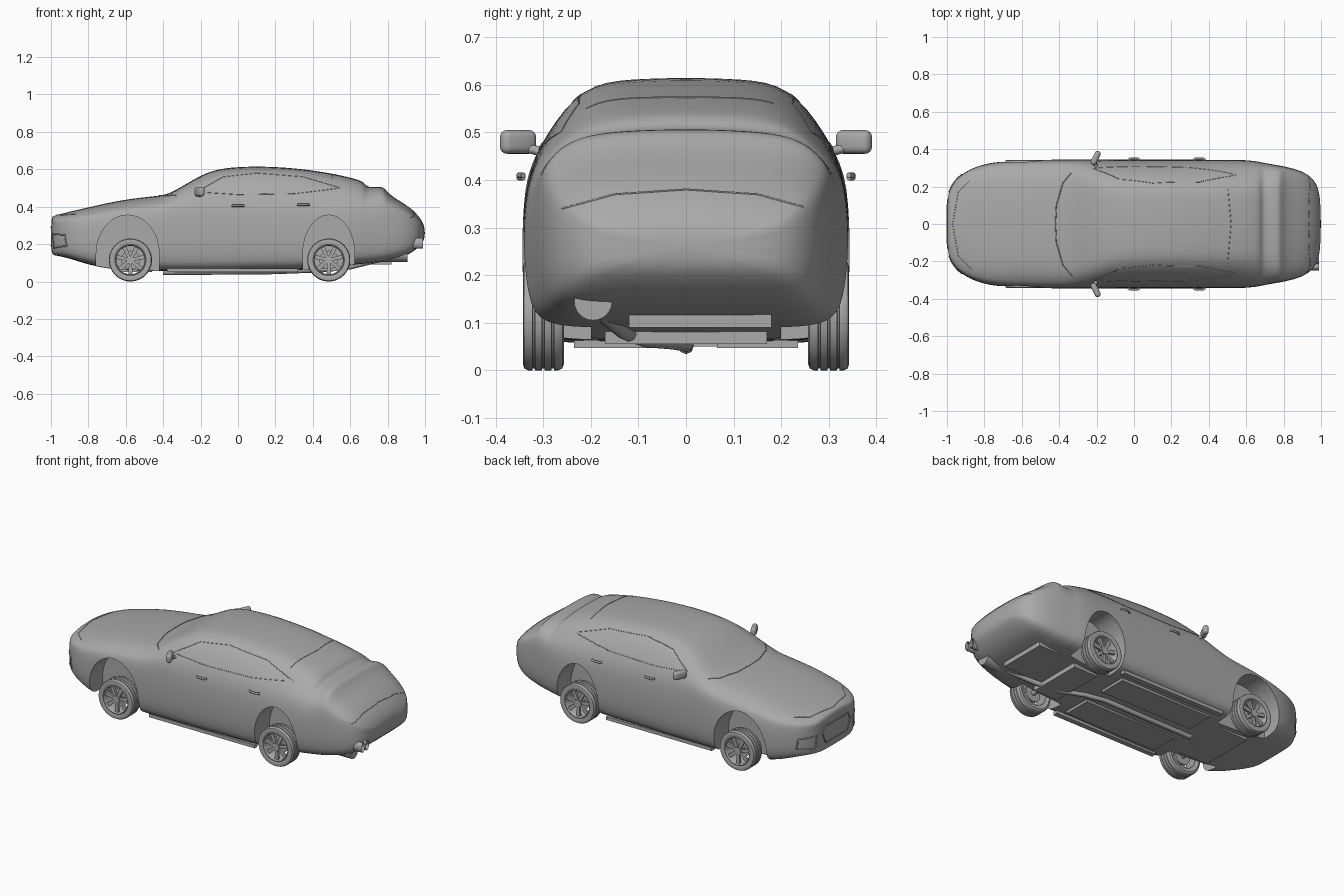
import bpy, bmesh, math
from mathutils import Vector, Matrix
from mathutils.bvhtree import BVHTree

if "Cube" in bpy.data.objects:
    bpy.data.objects.remove(bpy.data.objects["Cube"], do_unlink=True)

grey = bpy.data.materials.new("plain_grey")
grey.use_nodes = True
colour = (0.4, 0.4, 0.4, 1)
grey.diffuse_color = colour
grey.node_tree.nodes["Principled BSDF"].inputs["Base Color"].default_value = colour


def add_object(name, bm, angle=35):
    """Turn a bmesh into a smooth shaded grey object."""
    bmesh.ops.recalc_face_normals(bm, faces=bm.faces)
    mesh = bpy.data.meshes.new(name)
    bm.to_mesh(mesh)
    bm.free()
    mesh.materials.append(grey)
    mesh.shade_smooth()
    mesh.set_sharp_from_angle(angle=math.radians(angle))
    obj = bpy.data.objects.new(name, mesh)
    bpy.context.collection.objects.link(obj)
    return obj


def bake(obj):
    """Replace the mesh by its modified result."""
    graph = bpy.context.evaluated_depsgraph_get()
    mesh = bpy.data.meshes.new_from_object(obj.evaluated_get(graph))
    obj.modifiers.clear()
    obj.data = mesh
    mesh.shade_smooth()
    mesh.set_sharp_from_angle(angle=math.radians(35))


def add_box(bm, centre, size, turn=0, axis="Z"):
    matrix = Matrix.Translation(centre) @ Matrix.Rotation(turn, 4, axis) @ Matrix.Diagonal((*size, 1))
    return bmesh.ops.create_cube(bm, size=1, matrix=matrix)["verts"]


def add_cylinder(bm, centre, radius, depth, axis="Y", segments=24):
    turn = Matrix.Rotation(math.pi / 2, 4, "X" if axis == "Y" else "Y")
    bmesh.ops.create_cone(bm, cap_ends=True, segments=segments, radius1=radius, radius2=radius,
                          depth=depth, matrix=Matrix.Translation(centre) @ turn)


def tube(name, points, radius, closed=False, kind="POLY"):
    curve = bpy.data.curves.new(name, "CURVE")
    curve.dimensions = "3D"
    curve.bevel_depth = radius
    curve.bevel_resolution = 2
    curve.use_fill_caps = True
    spline = curve.splines.new(kind)
    spline.points.add(len(points) - 1)
    for target, p in zip(spline.points, points):
        target.co = (*p, 1)
    spline.use_cyclic_u = closed
    curve.materials.append(grey)
    obj = bpy.data.objects.new(name, curve)
    bpy.context.collection.objects.link(obj)
    return obj


# Body shell: x, underside, top, half width, half width of the upper edge
stations = [
    (-1.0, .15, .345, .13, .11), (-.985, .14, .352, .19, .165), (-.95, .135, .362, .245, .2),
    (-.89, .12, .377, .29, .225), (-.8, .09, .397, .325, .245), (-.68, .065, .425, .34, .25),
    (-.55, .06, .447, .345, .25), (-.43, .055, .458, .346, .255), (-.37, .055, .468, .346, .265),
    (-.27, .055, .527, .346, .26), (-.17, .055, .584, .346, .235), (-.07, .055, .61, .346, .22),
    (.1, .06, .618, .346, .215), (.3, .06, .609, .346, .21), (.5, .07, .58, .346, .21),
    (.62, .09, .552, .343, .21), (.678, .095, .533, .333, .21), (.688, .095, .5, .33, .215),
    (.775, .105, .513, .315, .24), (.79, .11, .485, .312, .24), (.84, .12, .445, .302, .23),
    (.91, .14, .405, .28, .21), (.97, .185, .35, .235, .17), (1.0, .225, .295, .15, .11)]


def section(x, low, top, wide, edge):
    belt = min(.4, low + .8 * (top - low))
    rise = top - .015
    half = [(0, low), (.55 * wide, low), (.9 * wide, low + .005),
            (.975 * wide, low + .2 * (belt - low)), (wide, low + .5 * (belt - low)),
            (.985 * wide, belt), ((wide + edge) / 2 + .012, (belt + rise) / 2),
            (edge, rise), (.55 * edge, top - .003), (0, top)]
    ring = half + [(-y, z) for y, z in half[-2:0:-1]]
    return [Vector((x, y, z)) for y, z in ring]


bm = bmesh.new()
rings = [[bm.verts.new(p) for p in section(*s)] for s in stations]
count = len(rings[0])
for a, b in zip(rings, rings[1:]):
    for i in range(count):
        j = (i + 1) % count
        bm.faces.new((a[i], a[j], b[j], b[i]))
bm.faces.new(rings[0])
bm.faces.new(rings[-1])
body = add_object("body_shell", bm)
body.modifiers.new("smooth", "SUBSURF").levels = 2
bake(body)

# Wheel arch openings
front_axle, rear_axle, wheel_radius = -.575, .485, .115
bm = bmesh.new()
for centre, reach in ((front_axle - .015, .168), (rear_axle, .138)):
    for side in (-1, 1):
        arc = [(reach * math.cos(math.pi * k / 24), .15 + .205 * math.sin(math.pi * k / 24)) for k in range(25)]
        outline = [(reach, -.1)] + arc + [(-reach, -.1)]
        face = bm.faces.new([bm.verts.new((centre + u, side * .2, v)) for u, v in outline])
        grown = bmesh.ops.extrude_face_region(bm, geom=[face])["geom"]
        bmesh.ops.translate(bm, vec=(0, side * .3, 0), verts=[g for g in grown if isinstance(g, bmesh.types.BMVert)])
cutter = add_object("arch_cutter", bm)
cutter.hide_render = True
cut = body.modifiers.new("arches", "BOOLEAN")
cut.object = cutter
cut.solver = "EXACT"
bake(body)
bpy.data.objects.remove(cutter, do_unlink=True)

# Wheels: grooved tyre, open rim, spokes, hub and brake disc
tyre = [(.083, .262), (.1, .256), (.111, .26), (.115, .268)]
for groove in (.28, .3, .32):
    tyre += [(.115, groove - .003), (.111, groove - .002), (.111, groove + .002), (.115, groove + .003)]
tyre += [(.115, .332), (.111, .34), (.1, .343), (.083, .338)]
rim = [(.076, .262), (.085, .262), (.085, .338), (.08, .34), (.076, .334)]


def lathe(bm, profile, segments=48):
    verts = [bm.verts.new((r, y, 0)) for r, y in profile]
    edges = [bm.edges.new((verts[i - 1], verts[i])) for i in range(len(verts))]
    bmesh.ops.spin(bm, geom=verts + edges, cent=(0, 0, 0), axis=(0, 1, 0),
                   angle=2 * math.pi, steps=segments, use_merge=True)


for label, x in (("front", front_axle), ("rear", rear_axle)):
    for hand, side in (("left", 1), ("right", -1)):
        bm = bmesh.new()
        lathe(bm, tyre)
        lathe(bm, rim)
        bmesh.ops.remove_doubles(bm, verts=bm.verts, dist=.0001)
        for k in range(7):
            spoke = add_box(bm, (.046, .322, 0), (.068, .014, .02))
            for v in spoke:
                v.co.z *= .7 + 6 * v.co.x
            bmesh.ops.rotate(bm, verts=spoke, cent=(0, 0, 0),
                             matrix=Matrix.Rotation(2 * math.pi * k / 7 + math.pi / 2, 3, "Y"))
        add_cylinder(bm, (0, .322, 0), .022, .024)
        add_cylinder(bm, (0, .28, 0), .05, .012)
        add_cylinder(bm, (0, .235, 0), .014, .15)
        for v in bm.verts:
            v.co.y *= side
        wheel = add_object(f"{label}_wheel_{hand}", bm)
        wheel.location = (x, 0, wheel_radius)

# Door mirrors and door handles
for hand, side in (("left", 1), ("right", -1)):
    bm = bmesh.new()
    add_box(bm, (-.205, side * .353, .48), (.032, .08, .05), -side * .45)
    mirror = add_object("mirror_" + hand, bm)
    bevel = mirror.modifiers.new("round", "BEVEL")
    bevel.width, bevel.segments = .015, 4
    bake(mirror)
    tube("mirror_arm_" + hand, [(-.2, side * .29, .455), (-.21, side * .335, .468)], .01)
    for label, x, z in (("front", 0, .405), ("rear", .35, .41)):
        y = side * .342
        tube(f"{label}_handle_{hand}", [(x - .032, y, z), (x - .018, y + side * .009, z),
                                       (x + .018, y + side * .009, z), (x + .032, y, z)], .006)

# Panel seams laid onto the shell
shell = BVHTree.FromObject(body, bpy.context.evaluated_depsgraph_get())


def seam(name, points, start, direction, closed=False, radius=.002):
    """Project a fine bead on the shell; start maps each 2D point to a ray origin."""
    path = []
    ends = points[1:] + points[:1] if closed else points[1:]
    for (a, b), (c, d) in zip(points, ends):
        for k in range(8):
            t = k / 8
            hit = shell.ray_cast(Vector(start(a + (c - a) * t, b + (d - b) * t)), Vector(direction))[0]
            if hit:
                path.append(hit)
    if len(path) > 2:
        tube(name, path, radius, closed)


def from_top(x, y):
    return (x, y, 2)


def from_nose(y, z):
    return (-2, y, z)


def from_tail(y, z):
    return (2, y, z)


down = (0, 0, -1)
seam("windscreen_edge", [(-.33, -.28), (-.38, -.22), (-.415, -.1), (-.42, 0), (-.415, .1), (-.38, .22), (-.33, .28)],
     from_top, down, radius=.003)
seam("bonnet_edge", [(-.87, -.24), (-.94, -.17), (-.97, 0), (-.94, .17), (-.87, .24)], from_top, down)
seam("rear_window_top", [(.5, -.21), (.52, 0), (.5, .21)], from_top, down)
seam("grille_frame", [(-.11, .29), (.11, .29), (.13, .25), (.1, .19), (-.1, .19), (-.13, .25)],
     from_nose, (1, 0, 0), True, .004)
seam("boot_crease", [(-.26, .34), (-.15, .37), (0, .38), (.15, .37), (.26, .34)], from_tail, (-1, 0, 0))
for hand, side in (("left", 1), ("right", -1)):
    seam("side_window_" + hand, [(-.22, .48), (-.08, .56), (.1, .58), (.35, .56), (.55, .5), (.3, .47), (0, .465)],
         lambda x, z: (x, 2 * side, z), (0, -side, 0), True)
    seam("bumper_intake_" + hand, [(side * .17, .255), (side * .26, .25), (side * .265, .19), (side * .18, .18)],
         from_nose, (1, 0, 0), True, .004)

# Underbody trays, exhaust and silencer
bm = bmesh.new()
for side in (-1, 1):
    add_box(bm, (-.03, side * .15, .055), (.62, .17, .016))
    add_box(bm, (-.03, side * .285, .06), (.7, .03, .02))
add_box(bm, (-.56, 0, .06), (.2, .34, .02))
add_box(bm, (rear_axle, 0, .075), (.16, .34, .04))
add_box(bm, (.74, .03, .115), (.16, .3, .05))
add_object("underbody_trays", bm)
tube("exhaust_pipe", [(-.4, 0, .05), (.2, 0, .055), (.32, -.03, .06), (.45, -.09, .065), (.6, -.13, .08), (.76, -.18, .12)], .016)
bm = bmesh.new()
add_cylinder(bm, (.82, -.195, .145), .04, .17, "X")
add_object("silencer", bm)

# Twin tail pipes with open ends, on the right only
for label, y in (("inner", -.192), ("outer", -.23)):
    bm = bmesh.new()
    for r in (.018, .014):
        add_cylinder(bm, (0, 0, 0), r, .09, "X")
    bmesh.ops.delete(bm, geom=[f for f in bm.faces if len(f.verts) > 4], context="FACES")
    for v in bm.verts:
        v.co.z *= 1.6
    pipe = add_object("tail_pipe_" + label, bm)
    pipe.location = (.945, y, .205)
